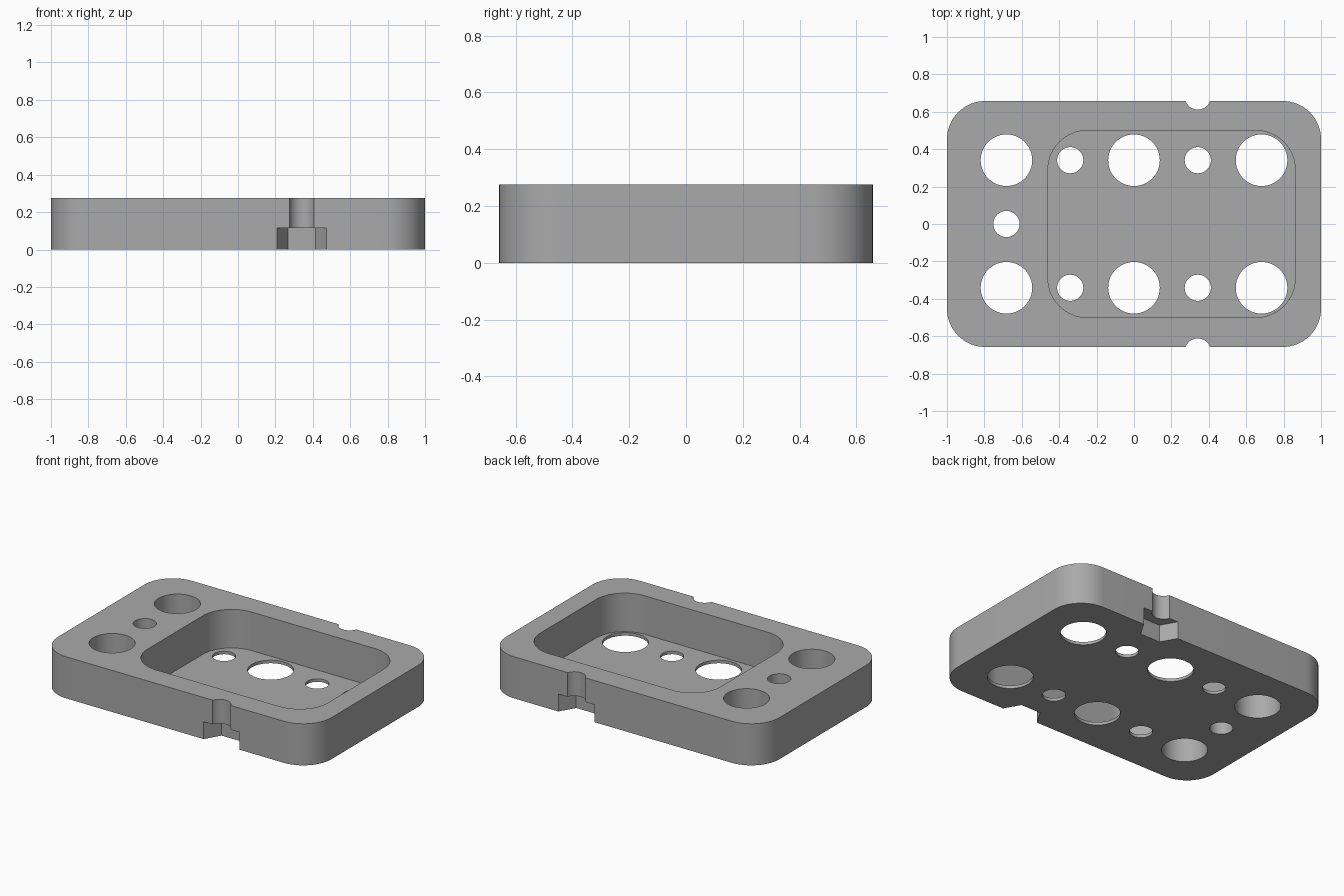
import bpy
import bmesh
from math import cos, sin, pi, radians
from mathutils import Matrix

if "Cube" in bpy.data.objects:
    bpy.data.objects.remove(bpy.data.objects["Cube"], do_unlink=True)

HEIGHT = 0.275
FLOOR = 0.02
PITCH = 0.341

grey = bpy.data.materials.new("plain grey")
grey.use_nodes = True
COLOUR = (0.4, 0.4, 0.4, 1)
grey.diffuse_color = COLOUR
grey.node_tree.nodes["Principled BSDF"].inputs["Base Color"].default_value = COLOUR


def add_object(name, bm):
    mesh = bpy.data.meshes.new(name)
    bmesh.ops.recalc_face_normals(bm, faces=bm.faces)
    bm.to_mesh(mesh)
    bm.free()
    mesh.materials.append(grey)
    obj = bpy.data.objects.new(name, mesh)
    bpy.context.collection.objects.link(obj)
    return obj


def rounded_slab(name, x0, x1, half_y, radius, z0, z1, steps=16):
    """Rounded rectangle extruded from z0 to z1."""
    bm = bmesh.new()
    corners = [(x1 - radius, half_y - radius), (x0 + radius, half_y - radius),
               (x0 + radius, radius - half_y), (x1 - radius, radius - half_y)]
    ring = []
    for i, (cx, cy) in enumerate(corners):
        for s in range(steps + 1):
            a = (i + s / steps) * pi / 2
            ring.append(bm.verts.new((cx + radius * cos(a), cy + radius * sin(a), z0)))
    face = bm.faces.new(ring)
    top = bmesh.ops.extrude_face_region(bm, geom=[face])["geom"]
    bmesh.ops.translate(bm, vec=(0, 0, z1 - z0),
                        verts=[v for v in top if isinstance(v, bmesh.types.BMVert)])
    return add_object(name, bm)


def prism(name, x, y, radius, z0, z1, sides=48):
    """Upright prism; with six sides its points lie along x."""
    bm = bmesh.new()
    turn = Matrix.Rotation(pi / 2 if sides == 6 else 0, 4, "Z")
    bmesh.ops.create_cone(bm, cap_ends=True, segments=sides, radius1=radius,
                          radius2=radius, depth=z1 - z0,
                          matrix=Matrix.Translation((x, y, (z0 + z1) / 2)) @ turn)
    return add_object(name, bm)


def cut(target, cutter):
    bpy.context.view_layer.objects.active = target
    mod = target.modifiers.new("cut", "BOOLEAN")
    mod.operation = "DIFFERENCE"
    mod.solver = "EXACT"
    mod.object = cutter
    bpy.ops.object.modifier_apply(modifier=mod.name)
    bpy.data.objects.remove(cutter, do_unlink=True)


# Outer block and pocket
block = rounded_slab("base_tray", -1, 1, 0.6575, 0.205, 0, HEIGHT)
cut(block, rounded_slab("pocket", -0.46, 0.862, 0.5, 0.21, FLOOR, HEIGHT + 0.1))

for side in (-1, 1):
    # Large and small through holes
    for column in (-2, 0, 2):
        cut(block, prism("large_hole", column * PITCH, side * PITCH, 0.138, -0.1, HEIGHT + 0.1))
    for column in (-1, 1):
        cut(block, prism("small_hole", column * PITCH, side * PITCH, 0.07, -0.1, HEIGHT + 0.1))
    # Edge notch with hexagonal nut seat below
    cut(block, prism("bolt_notch", PITCH, side * 2 * PITCH, 0.07, -0.1, HEIGHT + 0.1))
    cut(block, prism("nut_seat", PITCH, side * 2 * PITCH, 0.146, -0.1, 0.115, 6))
cut(block, prism("side_hole", -2 * PITCH, 0, 0.07, -0.1, HEIGHT + 0.1))

# Smooth the round walls, keep the rims sharp
bpy.ops.object.select_all(action="DESELECT")
block.select_set(True)
bpy.context.view_layer.objects.active = block
bpy.ops.object.shade_smooth_by_angle(angle=radians(30))
